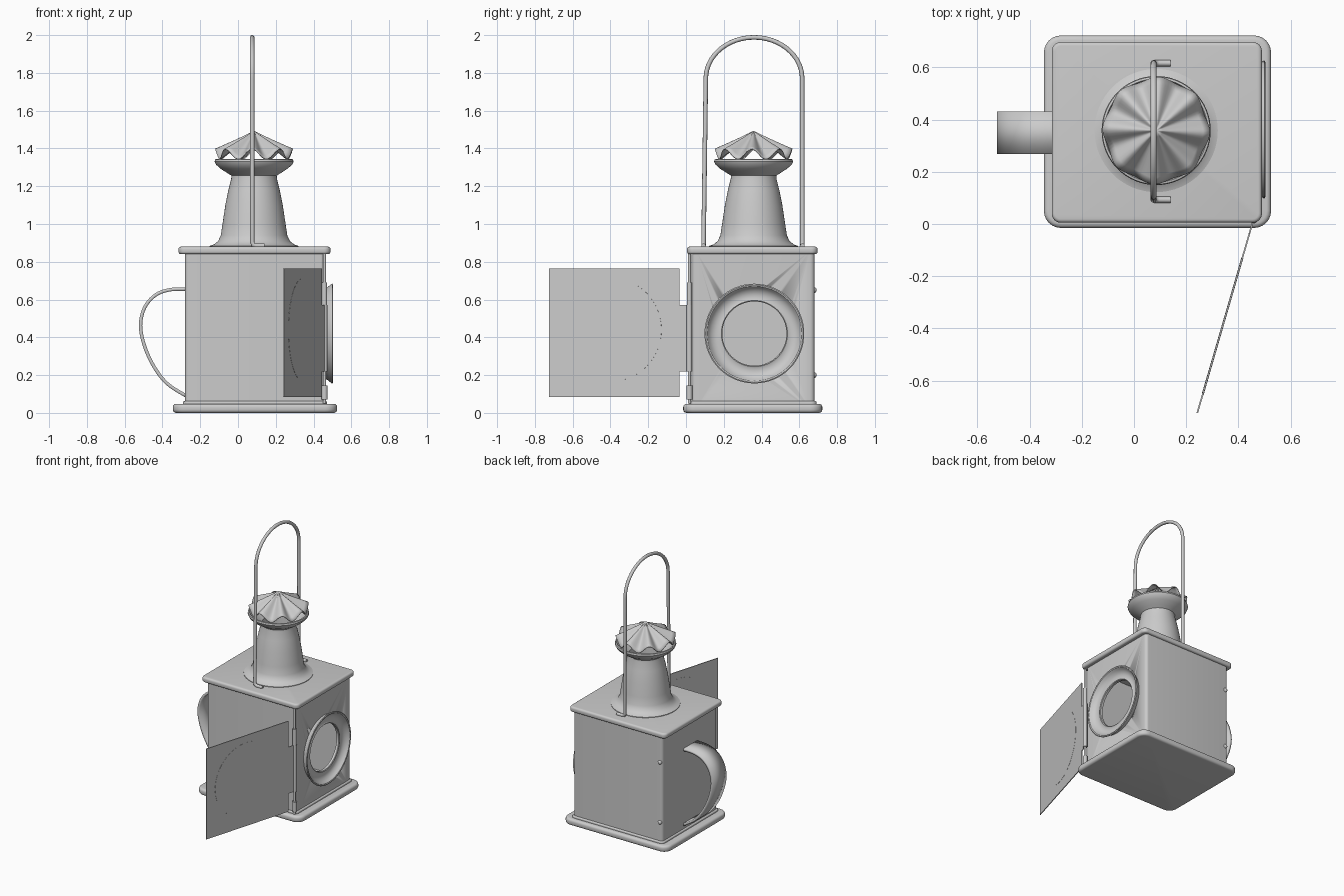
import bpy, bmesh, math
from mathutils import Matrix, Vector

if "Cube" in bpy.data.objects:
    bpy.data.objects.remove(bpy.data.objects["Cube"])

CX, CY = 0.085, 0.358


def finish(name, bm, smooth=True, angle=35):
    bmesh.ops.recalc_face_normals(bm, faces=bm.faces)
    me = bpy.data.meshes.new(name)
    bm.to_mesh(me)
    bm.free()
    ob = bpy.data.objects.new(name, me)
    bpy.context.collection.objects.link(ob)
    activate(ob)
    if smooth:
        bpy.ops.object.shade_smooth_by_angle(angle=math.radians(angle))
    return ob


def activate(ob):
    bpy.ops.object.select_all(action='DESELECT')
    ob.select_set(True)
    bpy.context.view_layer.objects.active = ob


def box(name, lo, hi, corner=0.0, edge=0.0, matrix=None):
    """Box from min to max, with rounded upright corners and rounded rims."""
    bm = bmesh.new()
    size = Vector(hi) - Vector(lo)
    mid = (Vector(hi) + Vector(lo)) / 2
    bmesh.ops.create_cube(bm, size=1, matrix=Matrix.Translation(mid) @ Matrix.Diagonal((*size, 1)))
    if corner:
        up = [e for e in bm.edges if abs(e.verts[0].co.z - e.verts[1].co.z) > 1e-4]
        bmesh.ops.bevel(bm, geom=up, offset=corner, segments=6, profile=0.5, affect='EDGES')
    if edge:
        rim = [e for e in bm.edges if e.calc_face_angle(0) > 1.2]
        bmesh.ops.bevel(bm, geom=rim, offset=edge, segments=4, profile=0.5, affect='EDGES')
    if matrix:
        bm.transform(matrix)
    return finish(name, bm)


def lathe(name, profile, matrix, n=64, closed=False):
    """Revolve (radius, height) points about z, then place with matrix."""
    bm = bmesh.new()
    rings = [[bm.verts.new((r * math.cos(2 * math.pi * i / n), r * math.sin(2 * math.pi * i / n), z))
              for i in range(n)] for r, z in profile]
    pairs = list(zip(rings, rings[1:]))
    if closed:
        pairs.append((rings[-1], rings[0]))
    for a, b in pairs:
        for i in range(n):
            j = (i + 1) % n
            bm.faces.new((a[i], a[j], b[j], b[i]))
    if not closed:
        bm.faces.new(rings[0])
        bm.faces.new(rings[-1])
    bm.transform(matrix)
    return finish(name, bm)


def cut(ob, cutter):
    m = ob.modifiers.new("cut", 'BOOLEAN')
    m.operation = 'DIFFERENCE'
    m.solver = 'EXACT'
    m.object = cutter
    activate(ob)
    bpy.ops.object.modifier_apply(modifier=m.name)
    bpy.data.objects.remove(cutter)


# Matrix that turns a z-axis lathe to face +x at the lens centre
LENS = Matrix.Translation((0, 0.362, 0.42)) @ Matrix.Rotation(math.pi / 2, 4, 'Y')

# Hollow case with a round lens opening
case = box("case", (-0.28, 0.03, 0.02), (0.46, 0.68, 0.86), corner=0.022)
cut(case, box("case_cavity", (-0.268, 0.042, 0.03), (0.448, 0.668, 0.85)))
cut(case, lathe("lens_cutter", [(0.174, 0.3), (0.174, 0.6)], LENS))

# Base plate with small raised collar, and lid
box("base_plate", (-0.345, -0.015, 0.0), (0.525, 0.722, 0.048), corner=0.065, edge=0.018)
box("base_collar", (-0.292, 0.018, 0.04), (0.472, 0.692, 0.062), corner=0.03, edge=0.008)
box("lid", (-0.315, 0.005, 0.84), (0.49, 0.697, 0.88), corner=0.035, edge=0.014)

# Lens rim: flared outer lip and recessed inner seat
lathe("lens_rim", [(0.240, 0.455), (0.243, 0.470), (0.252, 0.482), (0.263, 0.495), (0.264, 0.500),
                   (0.258, 0.503), (0.250, 0.500), (0.240, 0.485), (0.225, 0.470), (0.205, 0.464),
                   (0.182, 0.464), (0.175, 0.468), (0.170, 0.464), (0.170, 0.446), (0.182, 0.446)],
      LENS, closed=True)

# Chimney with flared foot and open dish at the top
lathe("chimney", [(0.236, 0.876), (0.236, 0.884), (0.212, 0.892), (0.190, 0.910), (0.176, 0.940),
                  (0.167, 1.0), (0.152, 1.1), (0.136, 1.18), (0.121, 1.24), (0.120, 1.256),
                  (0.142, 1.270), (0.178, 1.293), (0.202, 1.315), (0.209, 1.330), (0.206, 1.342),
                  (0.198, 1.344), (0.188, 1.330), (0.150, 1.290), (0.112, 1.262), (0.110, 1.20)],
      Matrix.Translation((CX, CY, 0)))

# Pleated cap: eight waves growing towards the rim
bm = bmesh.new()
N = 96
apex = bm.verts.new((CX, CY, 1.494))
prev = None
for k in range(1, 9):
    t = k / 8
    ring = []
    for i in range(N):
        a = 2 * math.pi * i / N
        w = math.cos(8 * a + 0.4)
        r = t * (0.2 + 0.006 * w)
        z = 1.494 - 0.122 * t ** 0.95 + 0.027 * t * w
        ring.append(bm.verts.new((CX + r * math.cos(a), CY + r * math.sin(a), z)))
    for i in range(N):
        j = (i + 1) % N
        if prev:
            bm.faces.new((prev[i], ring[i], ring[j], prev[j]))
        else:
            bm.faces.new((apex, ring[i], ring[j]))
    prev = ring
cap = finish("pleated_cap", bm, angle=60)
cap.modifiers.new("thickness", 'SOLIDIFY').thickness = 0.005

# Wire carrying handle with bent feet
path = [(0.14, 0.885), (0.095, 0.885), (0.08, 0.89), (0.075, 0.905)]
pts = [(x, 0.093, z) for x, z in path]
for i in range(33):
    a = math.pi * (1 - i / 32)
    pts.append((0.075, 0.36 + 0.255 * math.cos(a), 1.77 + 0.218 * math.sin(a)))
pts += [(x, 0.616, z) for x, z in reversed(path)]
cu = bpy.data.curves.new("carry_handle", 'CURVE')
cu.dimensions = '3D'
cu.bevel_depth = 0.012
cu.bevel_resolution = 3
cu.use_fill_caps = True
sp = cu.splines.new('POLY')
sp.points.add(len(pts) - 1)
for p, co in zip(sp.points, pts):
    p.co = (*co, 1)
sp.use_smooth = True
bpy.context.collection.objects.link(bpy.data.objects.new("carry_handle", cu))

# Strap grip on the back, smoothed from a few points
grip = [(-0.275, 0.655), (-0.36, 0.652), (-0.435, 0.625), (-0.493, 0.560), (-0.516, 0.465),
        (-0.495, 0.355), (-0.445, 0.245), (-0.375, 0.155), (-0.275, 0.09)]


def spline(p, steps=5):
    out = []
    for i in range(len(p) - 1):
        a, b, c, d = (Vector(p[max(0, min(len(p) - 1, i + k))]) for k in (-1, 0, 1, 2))
        for s in range(steps):
            t = s / steps
            out.append(0.5 * (2 * b + (c - a) * t + (2 * a - 5 * b + 4 * c - d) * t * t
                              + (3 * b - a - 3 * c + d) * t ** 3))
    return out + [Vector(p[-1])]


bm = bmesh.new()
rows = [[bm.verts.new((p.x, y, p.y)) for y in (0.268, 0.43)] for p in spline(grip)]
for a, b in zip(rows, rows[1:]):
    bm.faces.new((a[0], a[1], b[1], b[0]))
strap = finish("grip_strap", bm)
sol = strap.modifiers.new("thickness", 'SOLIDIFY')
sol.thickness = 0.018
sol.offset = 0

# Hinge pin and knuckles at the front right corner
HX, HY = 0.458, 0.018
for name, r, z0, z1 in [("hinge_pin", 0.008, 0.05, 0.845), ("hinge_knuckle_low", 0.016, 0.07, 0.145),
                        ("hinge_knuckle_mid", 0.015, 0.22, 0.57), ("hinge_knuckle_high", 0.014, 0.57, 0.69)]:
    lathe(name, [(r, z0), (r, z1)], Matrix.Translation((HX, HY, 0)), n=20)

# Open door plate swung about the hinge, with tab and pressed disc
SWING = Matrix.Translation((HX, HY, 0)) @ Matrix.Rotation(-math.atan2(0.215, 0.74), 4, 'Z')
box("door", (-0.003, -0.773, 0.085), (0.003, -0.055, 0.765), matrix=SWING)
box("door_tab", (-0.003, -0.06, 0.22), (0.003, 0.0, 0.57), matrix=SWING)
lathe("door_disc", [(0.272, -0.004), (0.272, 0.004)],
      SWING @ Matrix.Translation((0, -0.425, 0.44)) @ Matrix.Rotation(math.pi / 2, 4, 'Y'))

# Small rivets on the far side near the back corner
for i, z in enumerate((0.2, 0.65)):
    bm = bmesh.new()
    bmesh.ops.create_uvsphere(bm, u_segments=16, v_segments=8, radius=0.016,
                              matrix=Matrix.Translation((-0.258, 0.676, z)))
    finish(f"rivet_{i + 1}", bm)
